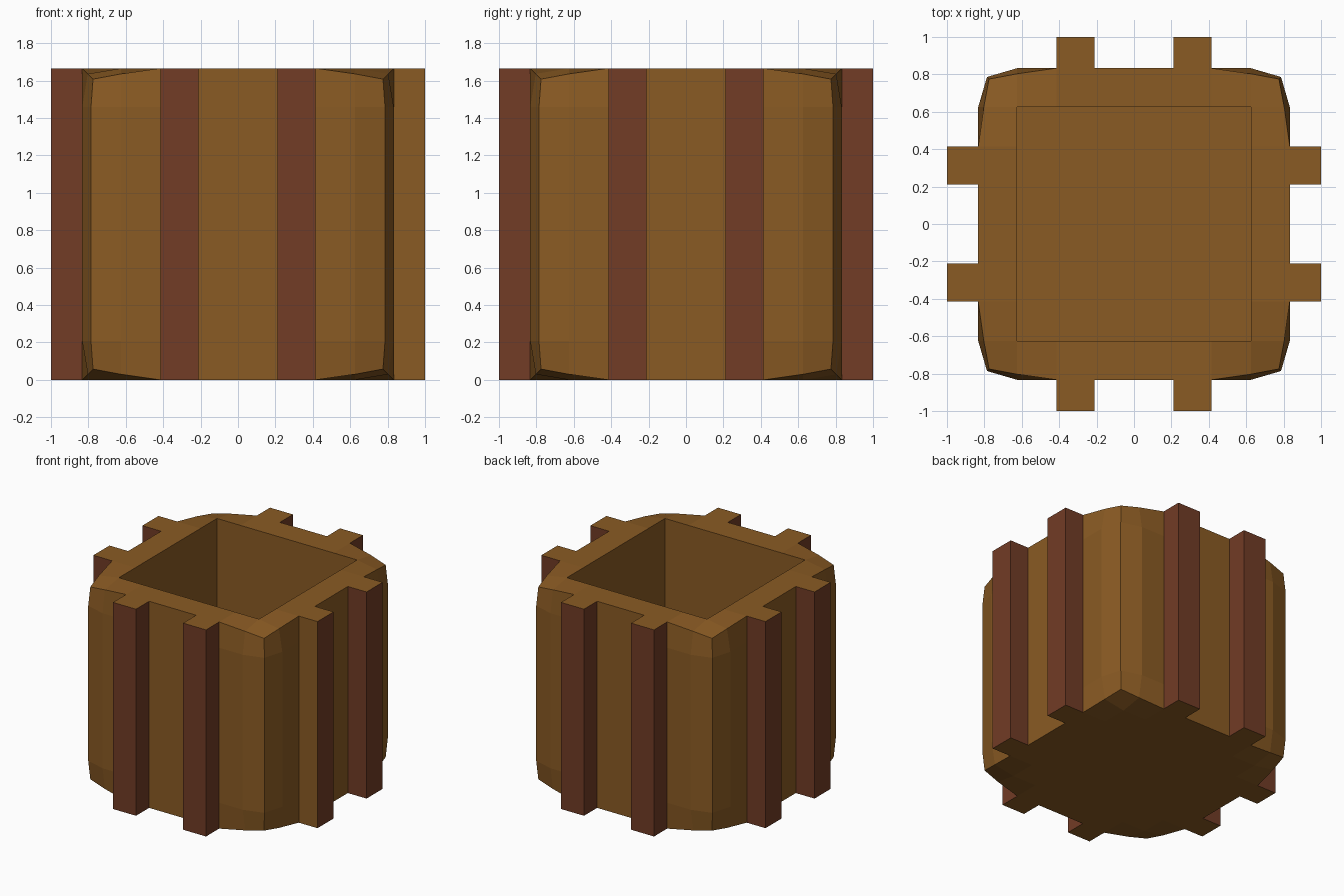
import bpy
import bmesh
from mathutils import Vector, Matrix

HALF = 0.833          # half size of the block
INNER = 0.625         # half size of the cavity, and start of the rounding
RIB_IN, RIB_OUT = 0.21, 0.415
FLOOR = 0.21

if "Cube" in bpy.data.objects:
    bpy.data.objects.remove(bpy.data.objects["Cube"], do_unlink=True)


def make_material(name, color):
    mat = bpy.data.materials.new(name)
    mat.use_nodes = True
    mat.diffuse_color = color
    mat.node_tree.nodes["Principled BSDF"].inputs["Base Color"].default_value = color
    return mat


tan_wood = make_material("tan wood", (0.255, 0.104, 0.017, 1))
red_wood = make_material("red brown wood", (0.168, 0.045, 0.019, 1))


def finish(name, bm, materials):
    bmesh.ops.recalc_face_normals(bm, faces=bm.faces)
    mesh = bpy.data.meshes.new(name)
    bm.to_mesh(mesh)
    bm.free()
    for mat in materials:
        mesh.materials.append(mat)
    obj = bpy.data.objects.new(name, mesh)
    bpy.context.collection.objects.link(obj)
    return obj


def slice_mesh(bm, axis, offset):
    normal = Vector((0, 0, 0))
    normal[axis] = 1
    bmesh.ops.bisect_plane(bm, geom=bm.verts[:] + bm.edges[:] + bm.faces[:],
                           plane_co=normal * offset, plane_no=normal)


# Block: a sliced cube, softened only towards its corners
bm = bmesh.new()
bmesh.ops.create_cube(bm, size=2 * HALF)
for axis in range(3):
    for offset in ((INNER,) if axis == 2 else (RIB_OUT, INNER)):
        slice_mesh(bm, axis, offset)
        slice_mesh(bm, axis, -offset)

for v in bm.verts:
    outer = [i for i in range(3) if abs(v.co[i]) > HALF - 0.001]
    reach = HALF
    if len(outer) == 3:
        reach = 0.775
    elif outer == [0, 1]:
        reach = 0.786
    elif len(outer) == 2:
        along = 3 - sum(outer)
        if abs(v.co[along]) > INNER - 0.001:
            reach = 0.803
    for i in outer:
        v.co[i] = reach if v.co[i] > 0 else -reach

# Square cavity sunk from the top
bm.normal_update()
lid = [f for f in bm.faces if f.normal.z > 0.9
       and max(abs(c) for c in f.calc_center_median().xy) < INNER]
sunk = bmesh.ops.extrude_face_region(bm, geom=lid)["geom"]
for v in (g for g in sunk if isinstance(g, bmesh.types.BMVert)):
    v.co.z = FLOOR - HALF
bmesh.ops.delete(bm, geom=[f for f in lid if f.is_valid], context='FACES')
bmesh.ops.translate(bm, verts=bm.verts, vec=(0, 0, HALF))
finish("block", bm, [tan_wood])


# Ribs: two upright bars on each side, with tan ends
def add_rib(name, side, turn, plain_side=False):
    bm = bmesh.new()
    bmesh.ops.create_cube(bm, size=1)
    bmesh.ops.scale(bm, verts=bm.verts,
                    vec=(1 - HALF, RIB_OUT - RIB_IN, 2 * HALF))
    bmesh.ops.translate(bm, verts=bm.verts,
                        vec=((1 + HALF) / 2, side * (RIB_IN + RIB_OUT) / 2, HALF))
    bmesh.ops.rotate(bm, verts=bm.verts, cent=(0, 0, 0),
                     matrix=Matrix.Rotation(turn * 1.5707963, 3, 'Z'))
    bm.normal_update()
    for f in bm.faces:
        tan = abs(f.normal.z) > 0.5 or (plain_side and f.normal.y < -0.5)
        f.material_index = 0 if tan else 1
    finish(name, bm, [tan_wood, red_wood])


for turn, label in enumerate(("left", "back", "right", "front")):
    for side in (-1, 1):
        add_rib(f"{label}_rib_{'a' if side < 0 else 'b'}", side, turn,
                plain_side=(label == "left" and side < 0))
